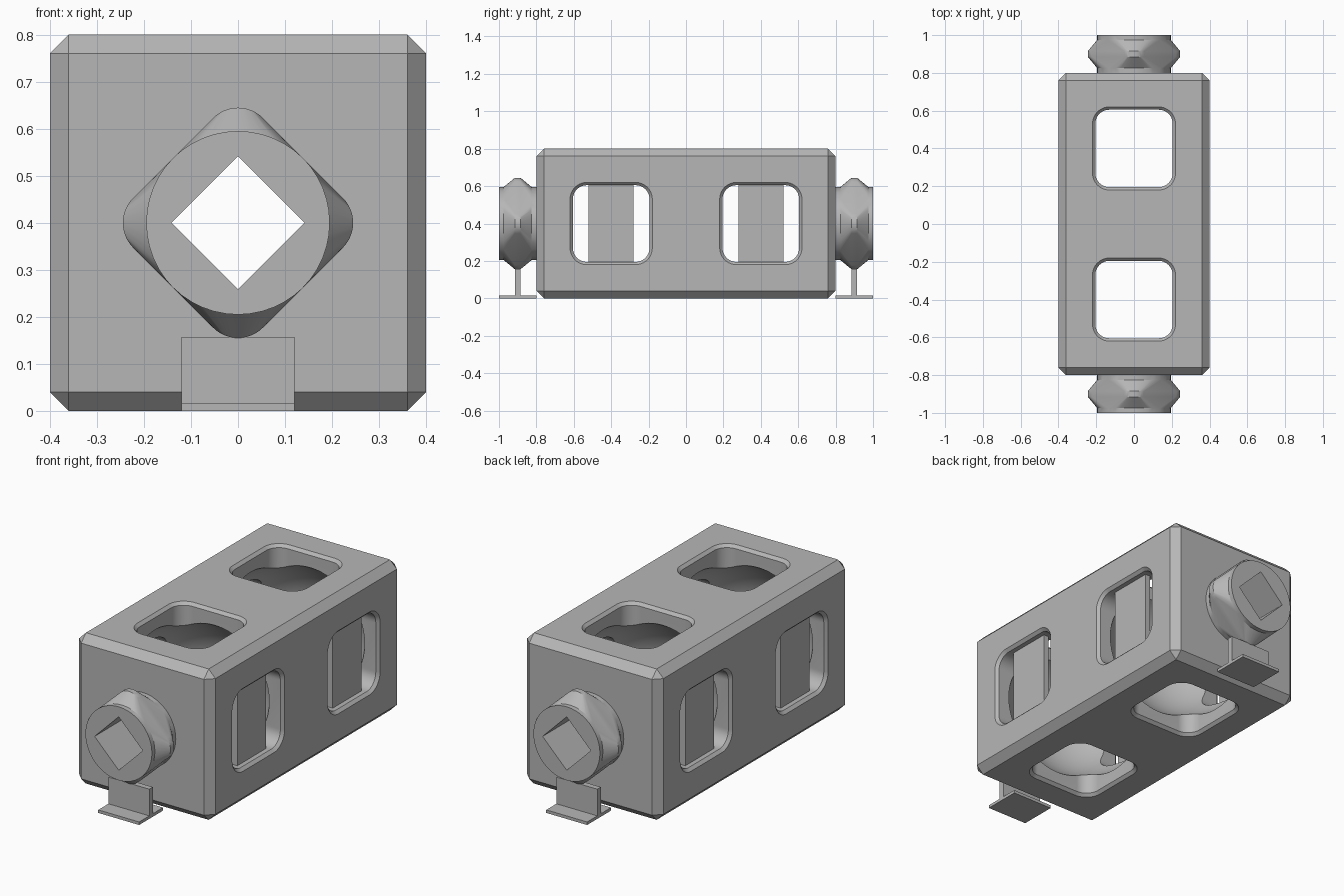
import bpy, bmesh, math
from mathutils import Vector

if "Cube" in bpy.data.objects:
    bpy.data.objects.remove(bpy.data.objects["Cube"])

CZ = 0.4  # height of the long axis
grey = bpy.data.materials.new("grey")
grey.diffuse_color = (0.47, 0.47, 0.47, 1)
grey.use_nodes = True
grey.node_tree.nodes["Principled BSDF"].inputs["Base Color"].default_value = grey.diffuse_color


def finish(bm, name, smooth=None):
    bmesh.ops.recalc_face_normals(bm, faces=bm.faces)
    me = bpy.data.meshes.new(name)
    bm.to_mesh(me)
    bm.free()
    me.materials.append(grey)
    ob = bpy.data.objects.new(name, me)
    bpy.context.collection.objects.link(ob)
    if smooth:
        shade(ob, smooth)
    return ob


def shade(ob, angle):
    bpy.ops.object.select_all(action='DESELECT')
    ob.select_set(True)
    bpy.context.view_layer.objects.active = ob
    bpy.ops.object.shade_smooth_by_angle(angle=math.radians(angle))


def box(name, center, size, bevel=0):
    bm = bmesh.new()
    bmesh.ops.create_cube(bm, size=1)
    for v in bm.verts:
        v.co = Vector(c + p * s for c, p, s in zip(center, v.co, size))
    if bevel:
        bmesh.ops.bevel(bm, geom=bm.edges[:], offset=bevel, segments=1, affect='EDGES')
    return finish(bm, name)


def loft(name, sections, place, smooth=None):
    """Skin a list of (points, depth) rings; place maps (a, b, depth) to 3D."""
    bm = bmesh.new()
    rings = [[bm.verts.new(place(a, b, d)) for a, b in pts] for pts, d in sections]
    n = len(rings[0])
    for r, q in zip(rings, rings[1:]):
        for i in range(n):
            j = (i + 1) % n
            bm.faces.new((r[i], r[j], q[j], q[i]))
    bm.faces.new(rings[0])
    bm.faces.new(rings[-1])
    return finish(bm, name, smooth)


def rounded_square(half, radius, turn=0, steps=12):
    """Square with arc corners; radius == half gives a circle."""
    pts = []
    for k in range(4):
        for s in range(steps + 1):
            if radius >= half and s == steps:
                a = math.pi / 2 * (k + (s - 0.3) / steps)
            else:
                a = math.pi / 2 * (k + s / steps)
            m = math.pi / 2 * k + math.pi / 4
            c = (half - radius) * math.sqrt(2)
            x = c * math.cos(m) + radius * math.cos(a)
            y = c * math.sin(m) + radius * math.sin(a)
            pts.append((x * math.cos(turn) - y * math.sin(turn),
                        x * math.sin(turn) + y * math.cos(turn)))
    return pts


def cut(ob, cutter):
    cutter.hide_render = True
    mod = ob.modifiers.new("cut", 'BOOLEAN')
    mod.object, mod.operation, mod.solver = cutter, 'DIFFERENCE', 'EXACT'
    bpy.ops.object.select_all(action='DESELECT')
    bpy.context.view_layer.objects.active = ob
    ob.select_set(True)
    bpy.ops.object.modifier_apply(modifier=mod.name)
    bpy.data.objects.remove(cutter)


# Chamfered housing
body = box("housing", (0, 0, CZ), (0.8, 1.6, 0.8), 0.04)

# Two round chambers, each opened by chamfered windows on four sides
wide, narrow = rounded_square(0.235, 0.105), rounded_square(0.205, 0.075)
window = [(wide, -0.415), (narrow, -0.385), (narrow, 0.385), (wide, 0.415)]
for cy in (-0.4, 0.4):
    bm = bmesh.new()
    bmesh.ops.create_uvsphere(bm, u_segments=64, v_segments=32, radius=0.38)
    bmesh.ops.translate(bm, verts=bm.verts, vec=(0, cy, CZ))
    cut(body, finish(bm, "chamber_cutter"))
    cut(body, loft("side_window_cutter", window, lambda a, b, d: (d, cy + a, CZ + b)))
    cut(body, loft("top_window_cutter", window, lambda a, b, d: (a, cy + b, CZ + d)))


def square_bore():
    r = 0.1415
    return loft("bore_cutter", [([(r, 0), (0, r), (-r, 0), (0, -r)], d) for d in (-1.1, 1.1)],
                lambda a, b, d: (a, d, CZ + b))


# Square bore along the whole length
cut(body, square_bore())
shade(body, 25)

# Panels standing in the side windows
for sx in (-1, 1):
    for cy in (-0.4, 0.4):
        box("window_panel", (sx * 0.345, cy, CZ), (0.03, 0.24, 0.41))

# End couplings: round collars swelling to a rounded diamond, each on a foot
circle = rounded_square(0.195, 0.195, math.pi / 4)
diamond = rounded_square(0.195, 0.075, math.pi / 4)
for side, sy in (("front", -1), ("back", 1)):
    rings = [(circle, 0.79), (circle, 0.825), (diamond, 0.885),
             (diamond, 0.915), (circle, 0.975), (circle, 1.0)]
    cap = loft(side + "_coupling", rings, lambda a, b, d: (a, sy * d, CZ + b))
    cut(cap, square_bore())
    shade(cap, 25)
    box(side + "_foot_stem", (0, sy * 0.9, 0.08), (0.24, 0.03, 0.155))
    box(side + "_foot_plate", (0, sy * 0.9, 0.008), (0.24, 0.2, 0.016))
